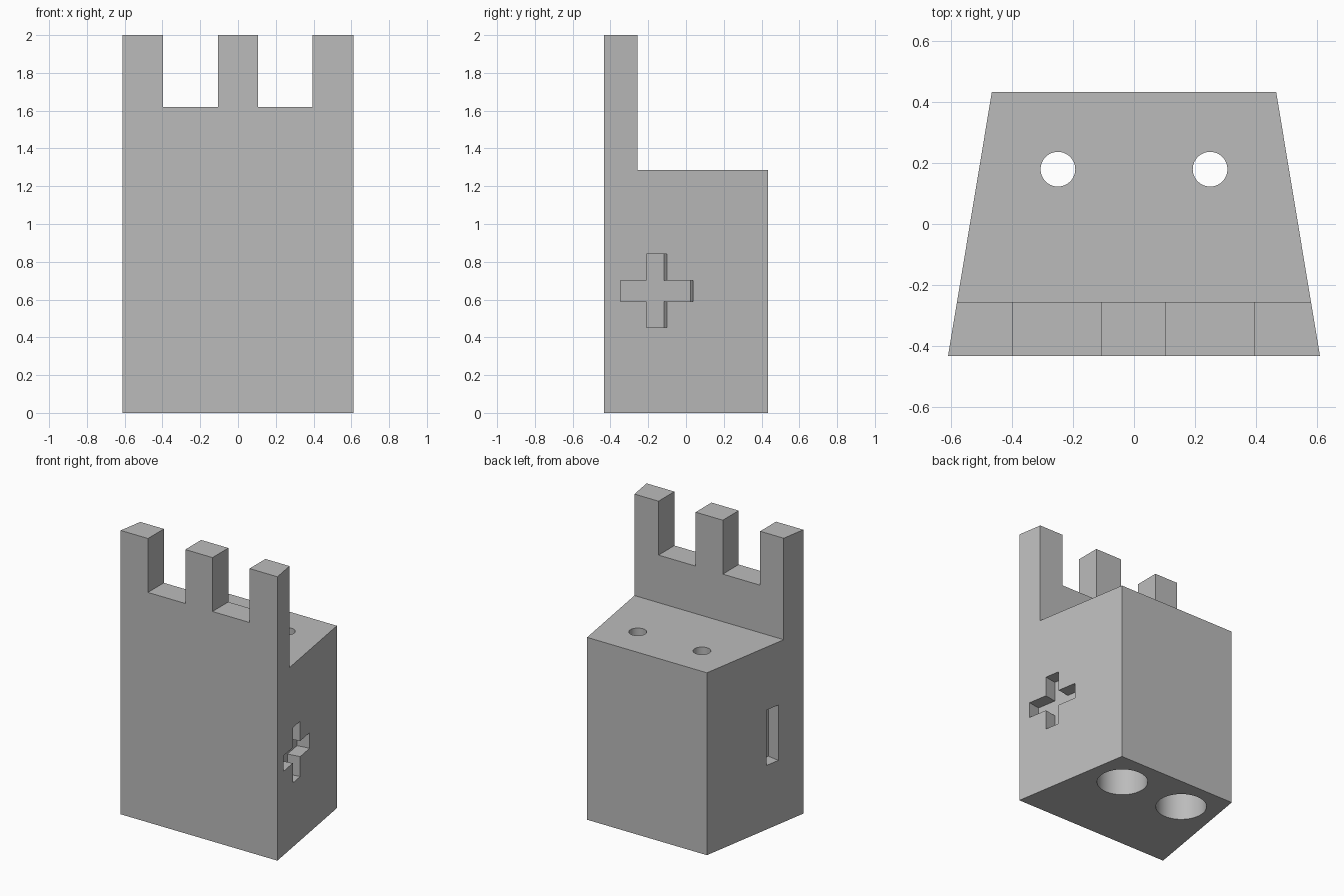
import bpy, bmesh, math
from mathutils import Matrix, Vector

cube = bpy.data.objects.get("Cube")
if cube:
    bpy.data.objects.remove(cube, do_unlink=True)

HEIGHT, DECK, CRENEL = 2.0, 1.285, 1.62      # wall top, rear deck, notch floor
FRONT, BACK, WALL_BACK = -0.434, 0.434, -0.257
HALF_FRONT, HALF_BACK = 0.611, 0.467

grey = bpy.data.materials.new("plain_grey")
grey.use_nodes = True
grey.diffuse_color = (0.5, 0.5, 0.5, 1)
grey.node_tree.nodes["Principled BSDF"].inputs["Base Color"].default_value = (0.5, 0.5, 0.5, 1)


def prism(name, outline, low, high, frame=Matrix()):
    """Extrude a flat outline between two heights, placed by a frame."""
    bm = bmesh.new()
    face = bm.faces.new([bm.verts.new((u, v, low)) for u, v in outline])
    top = bmesh.ops.extrude_face_region(bm, geom=[face])["geom"]
    bmesh.ops.translate(bm, vec=(0, 0, high - low),
                        verts=[g for g in top if isinstance(g, bmesh.types.BMVert)])
    bmesh.ops.transform(bm, matrix=frame, verts=bm.verts)
    bmesh.ops.recalc_face_normals(bm, faces=bm.faces)
    mesh = bpy.data.meshes.new(name)
    bm.to_mesh(mesh)
    bm.free()
    obj = bpy.data.objects.new(name, mesh)
    bpy.context.collection.objects.link(obj)
    return obj


def rect(x0, x1, y0, y1):
    return [(x0, y0), (x1, y0), (x1, y1), (x0, y1)]


def circle(x, y, radius, sides=64):
    return [(x + radius * math.cos(math.tau * i / sides),
             y + radius * math.sin(math.tau * i / sides)) for i in range(sides)]


# Tapered block, full wall height
body = prism("tower_body", [(-HALF_FRONT, FRONT), (HALF_FRONT, FRONT),
                            (HALF_BACK, BACK), (-HALF_BACK, BACK)], 0, HEIGHT)
body.data.materials.append(grey)

# Space above the rear deck and between the battlements
cutters = [prism("deck_cutter", rect(-1, 1, WALL_BACK, 1), DECK, 3)]
for x0, x1 in ((-0.398, -0.107), (0.105, 0.394)):
    cutters.append(prism("notch_cutter", rect(x0, x1, -1, 0), CRENEL, 3))

# Screw holes: wide pocket from below, narrow hole through the deck
for x in (-0.25, 0.25):
    cutters.append(prism("pocket_cutter", circle(x, 0.18, 0.165), -0.1, 1.08))
    cutters.append(prism("hole_cutter", circle(x, 0.18, 0.057), 0.9, 1.5))

# Recessed plus on the left side, recessed bar on the right side
arm, bar, depth = 0.195, 0.055, 0.09
plus = [(arm, -bar), (arm, bar), (bar, bar), (bar, arm), (-bar, arm), (-bar, bar),
        (-arm, bar), (-arm, -bar), (-bar, -bar), (-bar, -arm), (bar, -arm), (bar, -bar)]
slope = (HALF_FRONT - HALF_BACK) / (BACK - FRONT)
mark_y = -0.155
for side, outline in ((1, plus), (-1, rect(-bar, bar, -arm, arm))):
    normal = Vector((side, slope, 0)).normalized()
    up = Vector((0, 0, 1))
    along = up.cross(normal)
    frame = Matrix((along, up, normal)).transposed().to_4x4()
    frame.translation = (side * (HALF_FRONT - slope * (mark_y - FRONT)), mark_y, 0.646)
    cutters.append(prism("mark_cutter", outline, -depth, 0.1, frame))

# Cut everything, bake the result and drop the cutters
for cutter in cutters:
    cutter.hide_render = True
    mod = body.modifiers.new("cut", "BOOLEAN")
    mod.operation, mod.solver, mod.object = "DIFFERENCE", "EXACT", cutter
bpy.context.view_layer.update()
baked = bpy.data.meshes.new_from_object(body.evaluated_get(bpy.context.evaluated_depsgraph_get()))
body.modifiers.clear()
body.data = baked
for cutter in cutters:
    bpy.data.objects.remove(cutter, do_unlink=True)
baked.materials.clear()
baked.materials.append(grey)
for face in baked.polygons:
    face.material_index = 0

# Smooth hole walls, sharp edges elsewhere
bpy.ops.object.select_all(action="DESELECT")
body.select_set(True)
bpy.context.view_layer.objects.active = body
bpy.ops.object.shade_smooth_by_angle(angle=math.radians(30))
